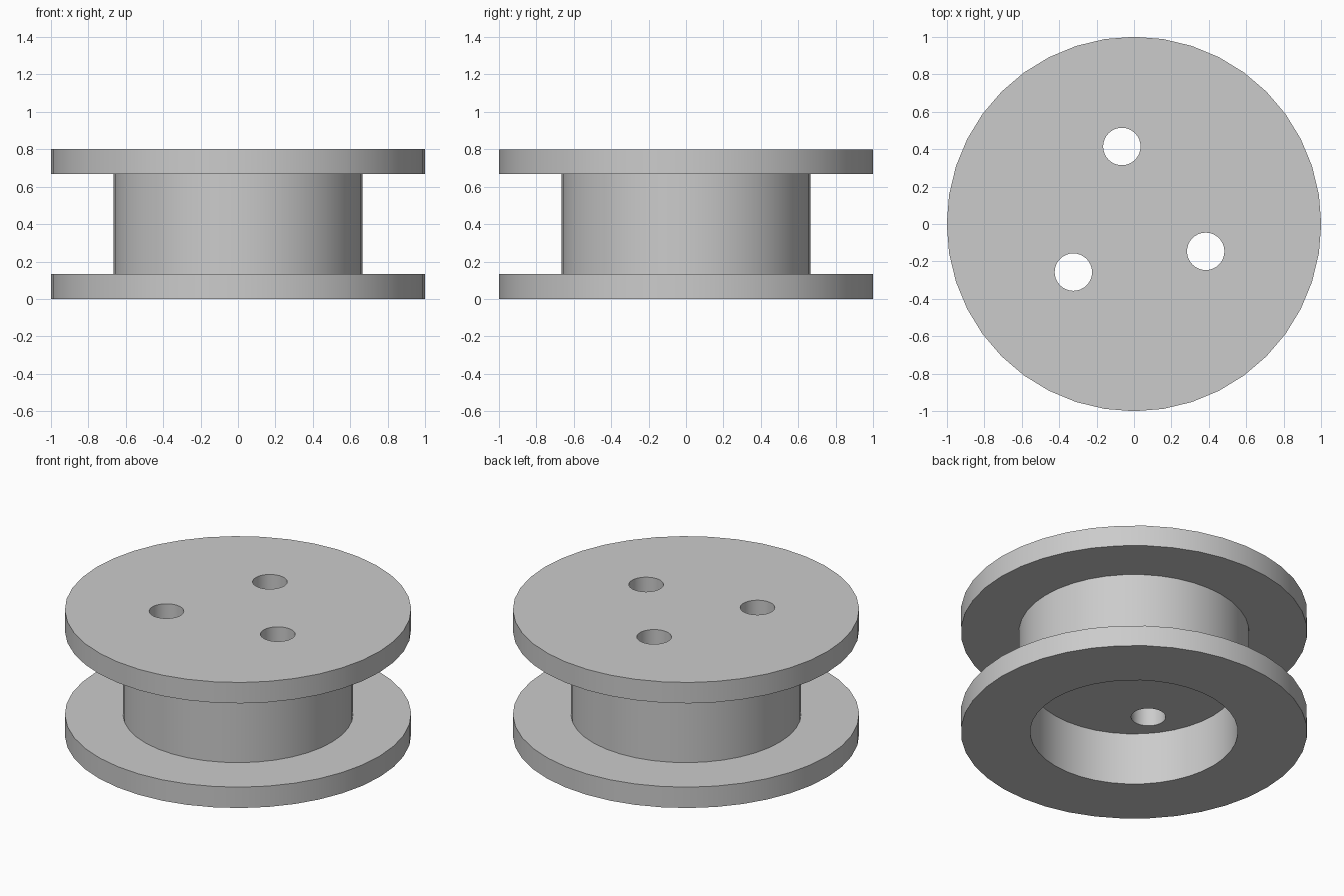
import bpy
import bmesh
from math import tau

cube = bpy.data.objects.get("Cube")
if cube:
    bpy.data.objects.remove(cube, do_unlink=True)

SIDES = 40
HEIGHT, FLANGE, CEILING = 0.8, 0.133, 0.334
RIM, HUB, BORE, HOLE = 1.0, 0.665, 0.6, 0.1

grey = bpy.data.materials.new("plain grey")
grey.use_nodes = True
grey.diffuse_color = (0.6, 0.6, 0.6, 1)
grey.node_tree.nodes["Principled BSDF"].inputs["Base Color"].default_value = (0.6, 0.6, 0.6, 1)


def lathe(name, profile, sides):
    """Spin an (r, z) outline that starts and ends on the axis."""
    bm = bmesh.new()
    verts = [bm.verts.new((r, 0, z)) for r, z in profile]
    edges = [bm.edges.new(pair) for pair in zip(verts, verts[1:])]
    bmesh.ops.spin(bm, geom=verts + edges, axis=(0, 0, 1), cent=(0, 0, 0),
                   angle=tau, steps=sides)
    bmesh.ops.remove_doubles(bm, verts=bm.verts, dist=0.0005)
    # Merge the flat discs into single faces
    bmesh.ops.dissolve_verts(bm, verts=[v for v in bm.verts if v.co.xy.length < 0.001])
    bmesh.ops.recalc_face_normals(bm, faces=bm.faces)
    mesh = bpy.data.meshes.new(name)
    bm.to_mesh(mesh)
    bm.free()
    mesh.materials.append(grey)
    obj = bpy.data.objects.new(name, mesh)
    bpy.context.collection.objects.link(obj)
    return obj


# Flanged spool, hollow from below
spool = lathe("spool", [
    (0, CEILING), (BORE, CEILING), (BORE, 0), (RIM, 0), (RIM, FLANGE),
    (HUB, FLANGE), (HUB, HEIGHT - FLANGE), (RIM, HEIGHT - FLANGE),
    (RIM, HEIGHT), (0, HEIGHT)], SIDES)
bpy.context.view_layer.objects.active = spool
spool.select_set(True)

# Three bolt holes through the top
for x, y in [(-0.065, 0.414), (0.383, -0.146), (-0.324, -0.257)]:
    cutter = lathe("hole_cutter", [(0, 0.2), (HOLE, 0.2), (HOLE, 1), (0, 1)], 32)
    cutter.location = (x, y, 0)
    cutter.hide_render = True
    cut = spool.modifiers.new("bolt_hole", 'BOOLEAN')
    cut.operation = 'DIFFERENCE'
    cut.solver = 'EXACT'
    cut.object = cutter
    bpy.context.view_layer.update()
    bpy.ops.object.modifier_apply(modifier=cut.name)
    bpy.data.objects.remove(cutter, do_unlink=True)

bpy.ops.object.select_all(action='DESELECT')
spool.select_set(True)
bpy.ops.object.shade_smooth_by_angle()
